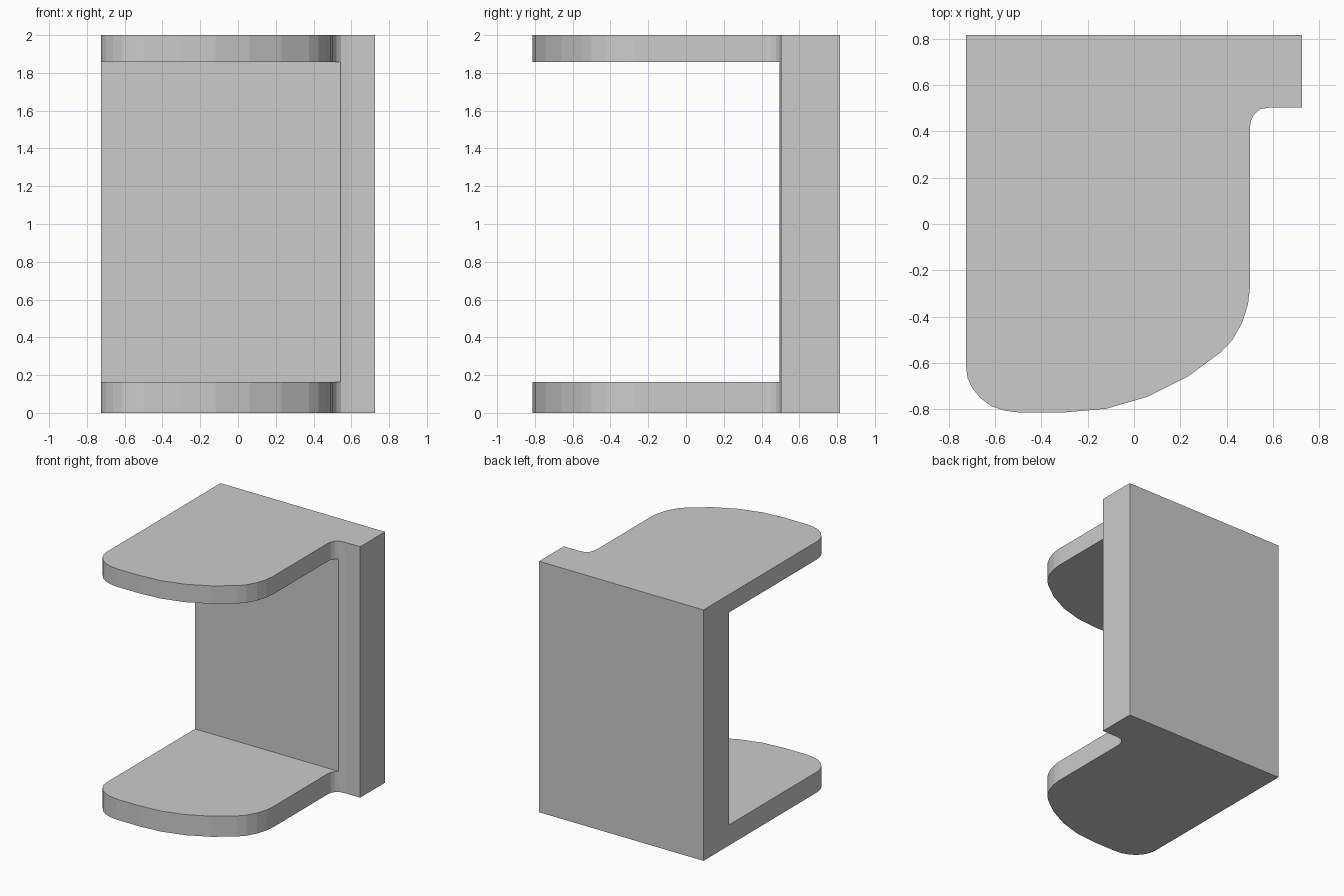
import bpy, bmesh

if "Cube" in bpy.data.objects:
    bpy.data.objects.remove(bpy.data.objects["Cube"])

HEIGHT = 2.0
FLOOR_TOP, CEILING_BOTTOM = 0.164, 1.857
WALL_FRONT = 0.494


def extrude_profile(name, points, z0, z1):
    """Closed plan outline (counter-clockwise) extruded from z0 to z1."""
    mesh = bpy.data.meshes.new(name)
    bm = bmesh.new()
    face = bm.faces.new([bm.verts.new((x, y, z0)) for x, y in points])
    top = bmesh.ops.extrude_face_region(bm, geom=[face])["geom"]
    bmesh.ops.translate(bm, vec=(0, 0, z1 - z0),
                        verts=[v for v in top if isinstance(v, bmesh.types.BMVert)])
    bmesh.ops.recalc_face_normals(bm, faces=bm.faces[:])
    bm.to_mesh(mesh)
    bm.free()
    obj = bpy.data.objects.new(name, mesh)
    bpy.context.collection.objects.link(obj)
    return obj


# Plan outline: straight back, rounded front corners, filleted notch on the right
left_corner = [(-0.725, -0.615), (-0.718, -0.665), (-0.698, -0.708), (-0.662, -0.752),
               (-0.615, -0.786), (-0.56, -0.805), (-0.5, -0.813)]
front_curve = [(-0.3, -0.813), (-0.12, -0.797), (0.06, -0.745), (0.23, -0.66)]
right_corner = [(0.375, -0.553), (0.425, -0.5), (0.467, -0.425), (0.492, -0.345), (0.5, -0.275)]
notch = [(0.5, 0.42), (0.506, 0.45), (0.521, 0.477), (0.545, 0.496), (0.59, 0.503)]
back = [(0.725, 0.503), (0.725, 0.815), (-0.725, 0.815)]
bracket = extrude_profile("bracket", left_corner + front_curve + right_corner + notch + back,
                          0, HEIGHT)

# Opening between the lower and upper shelf, in front of the back wall
opening = extrude_profile("opening_cutter",
                          [(-1, -1), (1, -1), (1, WALL_FRONT), (-1, WALL_FRONT)],
                          FLOOR_TOP, CEILING_BOTTOM)
opening.hide_render = True
cut = bracket.modifiers.new("opening", 'BOOLEAN')
cut.operation = 'DIFFERENCE'
cut.solver = 'EXACT'
cut.object = opening
bpy.context.view_layer.objects.active = bracket
bracket.select_set(True)
bpy.ops.object.modifier_apply(modifier=cut.name)
bpy.data.objects.remove(opening)
